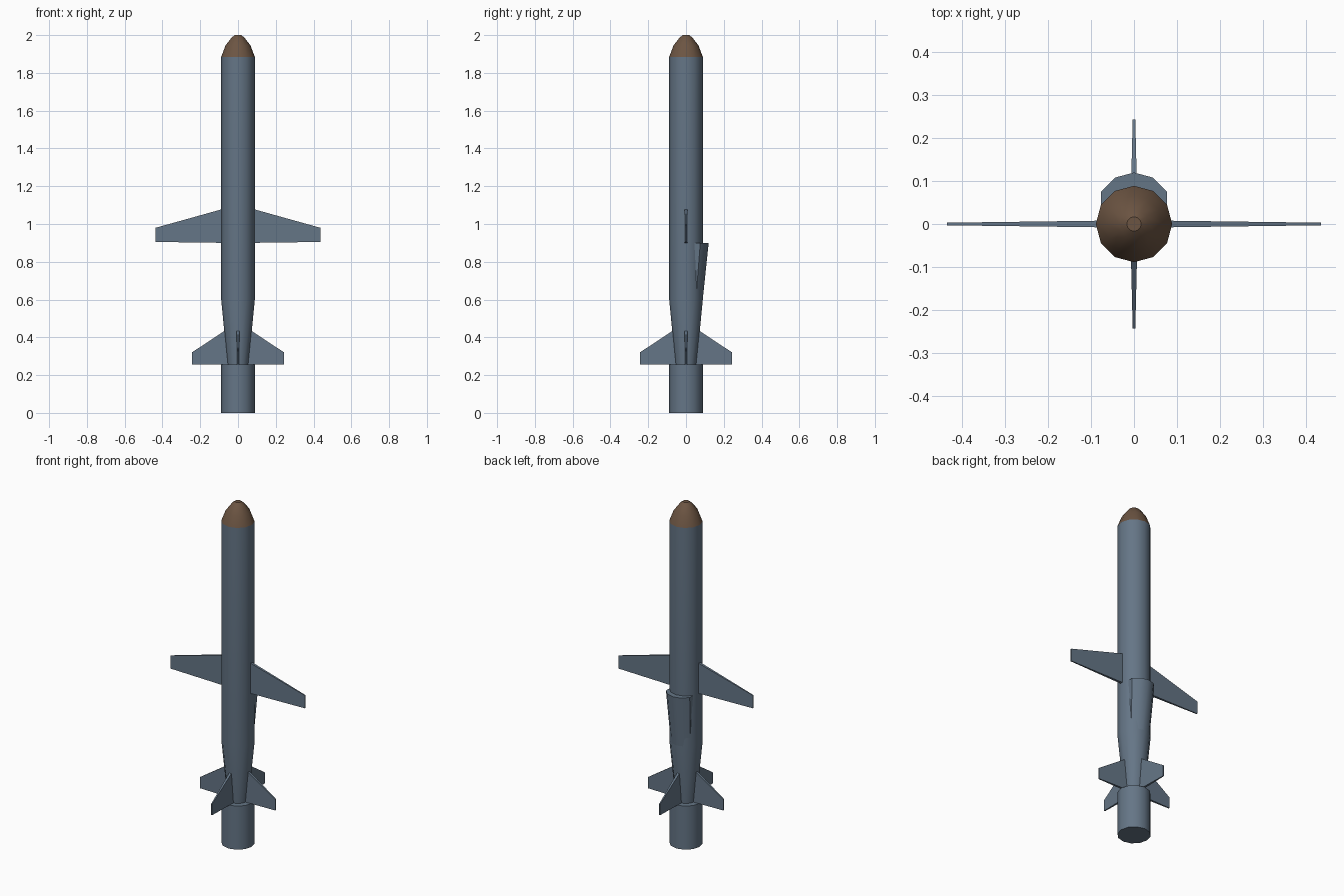
import bpy, bmesh
from math import sin, cos, radians, pi
from mathutils import Matrix, Vector

if "Cube" in bpy.data.objects:
    bpy.data.objects.remove(bpy.data.objects["Cube"])


def material(name, rgb):
    m = bpy.data.materials.new(name)
    m.diffuse_color = (*rgb, 1)
    m.use_nodes = True
    m.node_tree.nodes["Principled BSDF"].inputs["Base Color"].default_value = m.diffuse_color
    return m


BLUE = material("blue_grey_paint", (0.13, 0.18, 0.24))
BROWN = material("brown_nose", (0.15, 0.09, 0.055))


def loft(name, rings, mat, smooth=30):
    """Skin equal-length closed rings of points and cap both ends."""
    bm = bmesh.new()
    loops = [[bm.verts.new(p) for p in ring] for ring in rings]
    n = len(loops[0])
    for a, b in zip(loops, loops[1:]):
        for i in range(n):
            j = (i + 1) % n
            bm.faces.new((a[i], a[j], b[j], b[i]))
    bm.faces.new(loops[0])
    bm.faces.new(loops[-1])
    bmesh.ops.recalc_face_normals(bm, faces=bm.faces[:])
    me = bpy.data.meshes.new(name)
    bm.to_mesh(me)
    bm.free()
    me.materials.append(mat)
    ob = bpy.data.objects.new(name, me)
    bpy.context.collection.objects.link(ob)
    if smooth:
        bpy.ops.object.select_all(action='DESELECT')
        ob.select_set(True)
        bpy.context.view_layer.objects.active = ob
        bpy.ops.object.shade_smooth_by_angle(angle=radians(smooth + 1))
    return ob


def tube(name, profile, mat):
    """12-sided revolved part from (radius, z) pairs."""
    return loft(name, [[(r * cos(i * pi / 6), r * sin(i * pi / 6), z)
                        for i in range(12)] for r, z in profile], mat)


def fin(name, root, tip, angle):
    """Tapered blade; root and tip are (radius, z_low, z_high, half_thickness)."""
    rot = Matrix.Rotation(radians(angle), 3, 'Z')
    rings = [[rot @ Vector((x, y, z)) for y, z in
              ((-t, lo), (t, lo), (t, hi), (-t, hi))]
             for x, lo, hi, t in (root, tip)]
    return loft(name, rings, BLUE, 0)


# Main body with tapered tail, booster and nose
tube("body", [(0.055, 0.25), (0.089, 0.6), (0.089, 1.885)], BLUE)
tube("booster", [(0.089, 0.0), (0.089, 0.255)], BLUE)
tube("nose", [(0.089, 1.885), (0.066, 1.945), (0.034, 1.987), (0.017, 2.0)], BROWN)


# Air intake fairing on the back, fading into the tail
def intake_ring(r, cy, z):
    arc = [(r * cos(radians(a)), cy + r * sin(radians(a)), z)
           for a in range(30, 151, 30)]
    x = r * cos(radians(30))
    return [(x, r * 0.45, z)] + arc + [(-x, r * 0.45, z)]


loft("air_intake", [intake_ring(0.053, 0.0, 0.26), intake_ring(0.089, 0.031, 0.9)], BLUE)

# Main wings
for side, angle in (("right", 0), ("left", 180)):
    fin(f"wing_{side}", (0.06, 0.9, 1.085, 0.008), (0.436, 0.905, 0.98, 0.003), angle)

# Four swept tail fins
for i in range(4):
    ob = fin(f"tail_fin_{i + 1}", (0.04, 0.255, 0.455, 0.008), (0.244, 0.255, 0.32, 0.003), i * 90)
